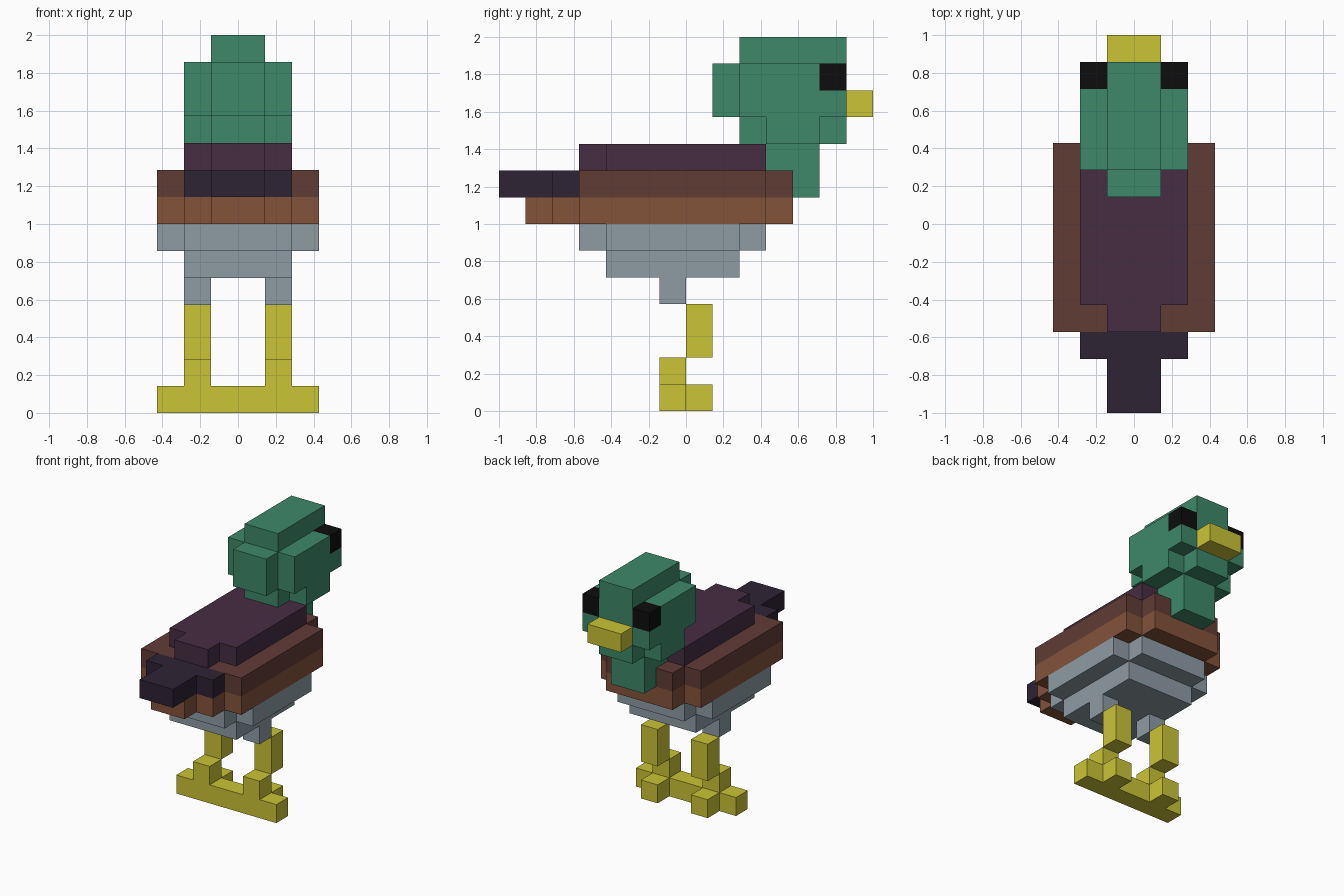
import bpy, bmesh, math
from mathutils import Vector

if "Cube" in bpy.data.objects:
    bpy.data.objects.remove(bpy.data.objects["Cube"])

U = 2 / 14  # size of one block


def material(name, rgb):
    m = bpy.data.materials.new(name)
    lin = [((c / 255 + 0.055) / 1.055) ** 2.4 if c > 10 else c / 255 / 12.92 for c in rgb]
    m.diffuse_color = (*lin, 1)
    m.use_nodes = True
    m.node_tree.nodes["Principled BSDF"].inputs["Base Color"].default_value = m.diffuse_color
    return m


YELLOW = material("yellow", (203, 196, 54))
GREEN = material("green", (61, 137, 106))
GREY = material("grey", (141, 156, 164))
BROWN = material("brown", (132, 83, 59))
DARK_BROWN = material("dark brown", (97, 60, 53))
PURPLE = material("plum", (71, 45, 66))
NAVY = material("dark violet", (46, 35, 52))
BLACK = material("black", (13, 13, 13))

AXES = [Vector(a) for a in ((1, 0, 0), (0, 1, 0), (0, 0, 1))]


def part(name, mat, *boxes):
    """Join boxes (x0, x1, y0, y1, z0, z1 in blocks, mirrored in x) into one blocky shell."""
    cells = set()
    for x0, x1, y0, y1, z0, z1 in boxes:
        for x in range(x0, x1):
            for y in range(y0, y1):
                for z in range(z0, z1):
                    cells |= {(x, y, z), (-x - 1, y, z)}
    bm = bmesh.new()
    verts = {}

    def vert(p):
        key = tuple(round(c) for c in p)
        if key not in verts:
            verts[key] = bm.verts.new(Vector(key) * U)
        return verts[key]

    for cell in sorted(cells):
        c = Vector(cell)
        for i in range(3):
            n, a, b = AXES[i], AXES[(i + 1) % 3], AXES[(i + 2) % 3]
            for s in (1, -1):
                if tuple(round(k) for k in c + n * s) in cells:
                    continue
                o = c + n if s > 0 else c
                ring = [o, o + a, o + a + b, o + b][::s]
                bm.faces.new([vert(p) for p in ring])
    # merge coplanar squares into large flat faces
    bmesh.ops.dissolve_limit(bm, angle_limit=math.radians(1), verts=bm.verts, edges=bm.edges)
    me = bpy.data.meshes.new(name)
    bm.to_mesh(me)
    bm.free()
    me.materials.append(mat)
    bpy.context.collection.objects.link(bpy.data.objects.new(name, me))


# Feet and legs
part("feet", YELLOW, (0, 3, -1, 0, 0, 1), (1, 2, 0, 1, 0, 1))
part("ankles", YELLOW, (1, 2, -1, 0, 1, 2))
part("shins", YELLOW, (1, 2, 0, 1, 2, 4))
part("thighs", GREY, (1, 2, -1, 0, 4, 5))

# Body, from belly to back
part("belly", GREY, (0, 2, -3, 2, 5, 6), (0, 3, -3, 2, 6, 7), (0, 2, -4, 3, 6, 7))
part("lower_body", BROWN, (0, 3, -4, 3, 7, 8), (0, 2, -5, 4, 7, 8), (0, 1, -6, 4, 7, 8))
part("upper_body", DARK_BROWN, (0, 3, -4, 3, 8, 9), (0, 2, -4, 4, 8, 9))
part("tail", NAVY, (0, 2, -5, -4, 8, 9), (0, 1, -7, -4, 8, 9))
part("back", PURPLE, (0, 2, -3, 3, 9, 10), (0, 1, -4, 3, 9, 10))

# Neck and head
part("neck", GREEN, (0, 1, 4, 5, 8, 9), (0, 1, 3, 5, 9, 10))
part("head", GREEN,
     (0, 2, 3, 5, 10, 11), (0, 1, 2, 6, 10, 11),   # chin
     (0, 2, 2, 6, 11, 12), (0, 2, 2, 5, 12, 13),   # cheeks
     (0, 1, 1, 6, 11, 13), (0, 1, 2, 6, 13, 14))   # nape and crown
part("eyes", BLACK, (1, 2, 5, 6, 12, 13))
part("bill", YELLOW, (0, 1, 6, 7, 11, 12))
